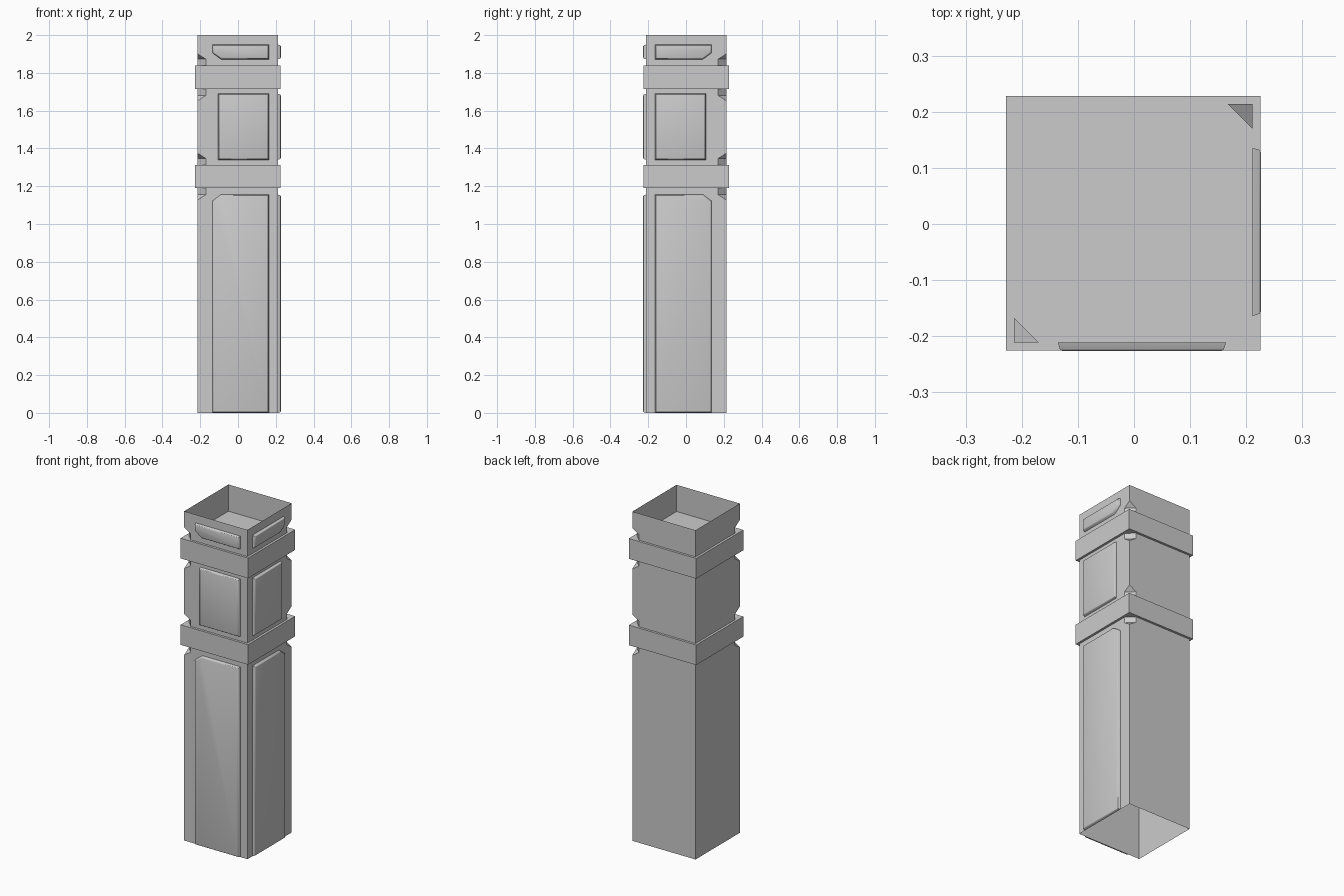
import bpy
import bmesh
import math

cube = bpy.data.objects.get("Cube")
if cube:
    bpy.data.objects.remove(cube, do_unlink=True)

grey = bpy.data.materials.new("plain grey")
grey.use_nodes = True
grey.diffuse_color = (0.6, 0.6, 0.6, 1)
grey.node_tree.nodes["Principled BSDF"].inputs["Base Color"].default_value = (0.6, 0.6, 0.6, 1)

LOW, HIGH = -0.214, 0.211      # body extents, swapped in sign between x and y
CUT = 0.044                    # corner notch width
SLOPE = 0.028                  # height of the sloped notch facet
BANDS = [(1.19, 1.312), (1.715, 1.838)]


def add_object(name, bm):
    mesh = bpy.data.meshes.new(name)
    bm.to_mesh(mesh)
    bm.free()
    mesh.materials.append(grey)
    obj = bpy.data.objects.new(name, mesh)
    bpy.context.collection.objects.link(obj)
    return obj


def shaft(name, levels):
    """Open square tube; each level is (height, notch width) at two opposite corners."""
    bm = bmesh.new()
    rings = []
    for z, c in levels:
        outline = [(LOW, -HIGH + c), (LOW + c, -HIGH), (HIGH, -HIGH),
                   (HIGH, -LOW - c), (HIGH - c, -LOW), (LOW, -LOW)]
        rings.append([bm.verts.new((x, y, z)) for x, y in outline])
    for a, b in zip(rings, rings[1:]):
        for i in range(len(a)):
            j = (i + 1) % len(a)
            bm.faces.new((a[i], a[j], b[j], b[i]))
    bmesh.ops.remove_doubles(bm, verts=bm.verts[:], dist=0.0001)
    return add_object(name, bm)


def band(name, bottom, top):
    """Solid collar around the shaft."""
    bm = bmesh.new()
    bmesh.ops.create_cube(bm, size=1)
    for v in bm.verts:
        v.co.x = v.co.x * 0.453 - 0.0015
        v.co.y = v.co.y * 0.453 + 0.0015
        v.co.z = bottom if v.co.z < 0 else top
    return add_object(name, bm)


def panel(name, outline, place):
    """Raised plate with tapered sides and a softened rim."""
    bm = bmesh.new()
    face = bm.faces.new([bm.verts.new(place(u, z)) for u, z in outline])
    face.normal_update()
    if face.normal.x - face.normal.y < 0:
        face.normal_flip()
    bmesh.ops.inset_region(bm, faces=[face], thickness=0.005, depth=0.0155,
                           use_boundary=True, use_even_offset=True)
    bmesh.ops.bevel(bm, geom=list(face.edges), offset=0.004, segments=2,
                    profile=0.5, affect='EDGES')
    obj = add_object(name, bm)
    bpy.ops.object.select_all(action='DESELECT')
    obj.select_set(True)
    bpy.context.view_layer.objects.active = obj
    bpy.ops.object.shade_smooth_by_angle(angle=math.radians(50))


# Shaft sections, notched where they meet the bands
def notch_below(z):
    return [(z - 0.035 - SLOPE, 0), (z - 0.035, CUT), (z, CUT)]


def notch_above(z):
    return [(z, CUT), (z + 0.035, CUT), (z + 0.035 + SLOPE, 0)]


(low_a, low_b), (up_a, up_b) = BANDS
shaft("lower_shaft", [(0, 0)] + notch_below(low_a))
shaft("middle_shaft", notch_above(low_b) + notch_below(up_a))
shaft("open_top", notch_above(up_b) + [(2, 0)])

# Bands
band("lower_band", *BANDS[0])
band("upper_band", *BANDS[1])

# Raised panels on the front and the left side
L, R = -0.136, 0.164
panels = {
    "lower_panel": [(L, 0), (R, 0), (R, 1.156), (L + 0.046, 1.156), (L, 1.122)],
    "middle_panel": [(-0.105, 1.34), (R, 1.34), (R, 1.69), (-0.105, 1.69)],
    "top_panel": [(L + 0.046, 1.872), (R, 1.872), (R, 1.95), (L, 1.95), (L, 1.906)],
}
for name, outline in panels.items():
    panel("front_" + name, outline, lambda u, z: (u, -HIGH, z))
    panel("left_" + name, outline, lambda u, z: (HIGH, -u, z))
